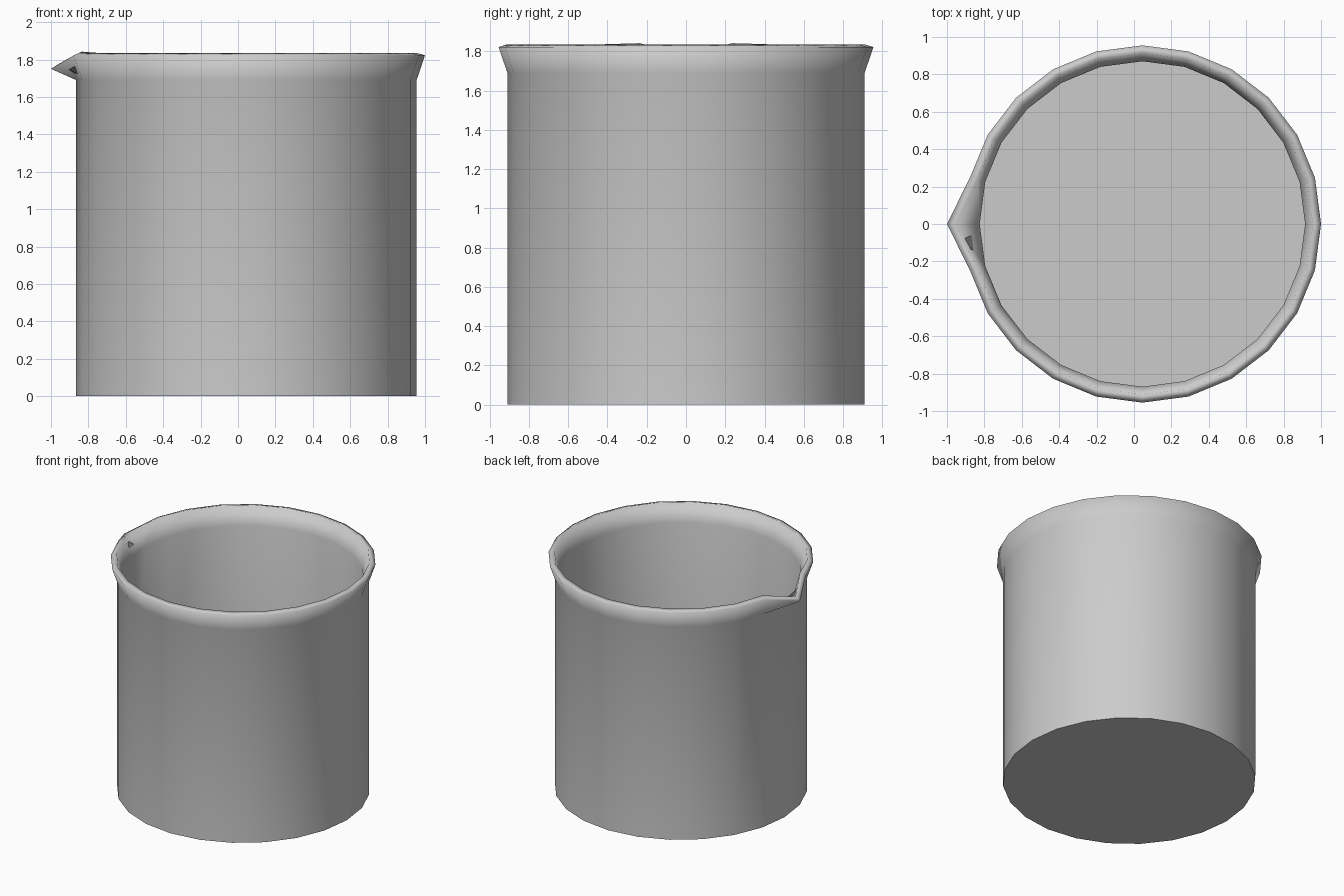
import bpy, bmesh, math

cube = bpy.data.objects.get("Cube")
if cube:
    bpy.data.objects.remove(cube, do_unlink=True)

SIDES = 24
CENTRE_X = 0.045
SPOUT = SIDES // 2

# Wall profile (radius, height): outside from the base up, over the rim, down inside
PROFILE = [(0.91, 0), (0.91, 1.69), (0.955, 1.822), (0.912, 1.835),
           (0.87, 1.69), (0.87, 0.04)]
OUTER_RIM, INNER_RIM, INNER_NECK = 2, 3, 4

grey = bpy.data.materials.new("light grey")
grey.use_nodes = True
colour = (0.6, 0.6, 0.6, 1)
grey.diffuse_color = colour
grey.node_tree.nodes["Principled BSDF"].inputs["Base Color"].default_value = colour

# Lathe the wall
bm = bmesh.new()
rings = []
for radius, height in PROFILE:
    ring = []
    for i in range(SIDES):
        a = math.tau * i / SIDES
        ring.append(bm.verts.new((CENTRE_X + radius * math.cos(a),
                                  radius * math.sin(a), height)))
    rings.append(ring)
for low, high in zip(rings, rings[1:]):
    for i in range(SIDES):
        j = (i + 1) % SIDES
        bm.faces.new((low[i], low[j], high[j], high[i]))

# Base and inner floor
base = bm.faces.new(reversed(rings[0]))
floor = bm.faces.new(rings[-1])

# Pull the rim out and down into a pouring spout, with raised corners
rings[OUTER_RIM][SPOUT].co = (-1.0, 0, 1.75)
rings[INNER_RIM][SPOUT].co = (-0.96, 0, 1.775)
for side in (-1, 1):
    rings[INNER_RIM][SPOUT + side].co.z += 0.007

# Smooth shading, crisp only around the base, floor and spout groove
for face in bm.faces:
    face.smooth = True
for edge in list(base.edges) + list(floor.edges):
    edge.smooth = False
bm.edges.get((rings[INNER_RIM][SPOUT], rings[INNER_NECK][SPOUT])).smooth = False
bmesh.ops.recalc_face_normals(bm, faces=bm.faces)

mesh = bpy.data.meshes.new("beaker")
bm.to_mesh(mesh)
bm.free()
mesh.materials.append(grey)
beaker = bpy.data.objects.new("beaker", mesh)
bpy.context.collection.objects.link(beaker)
